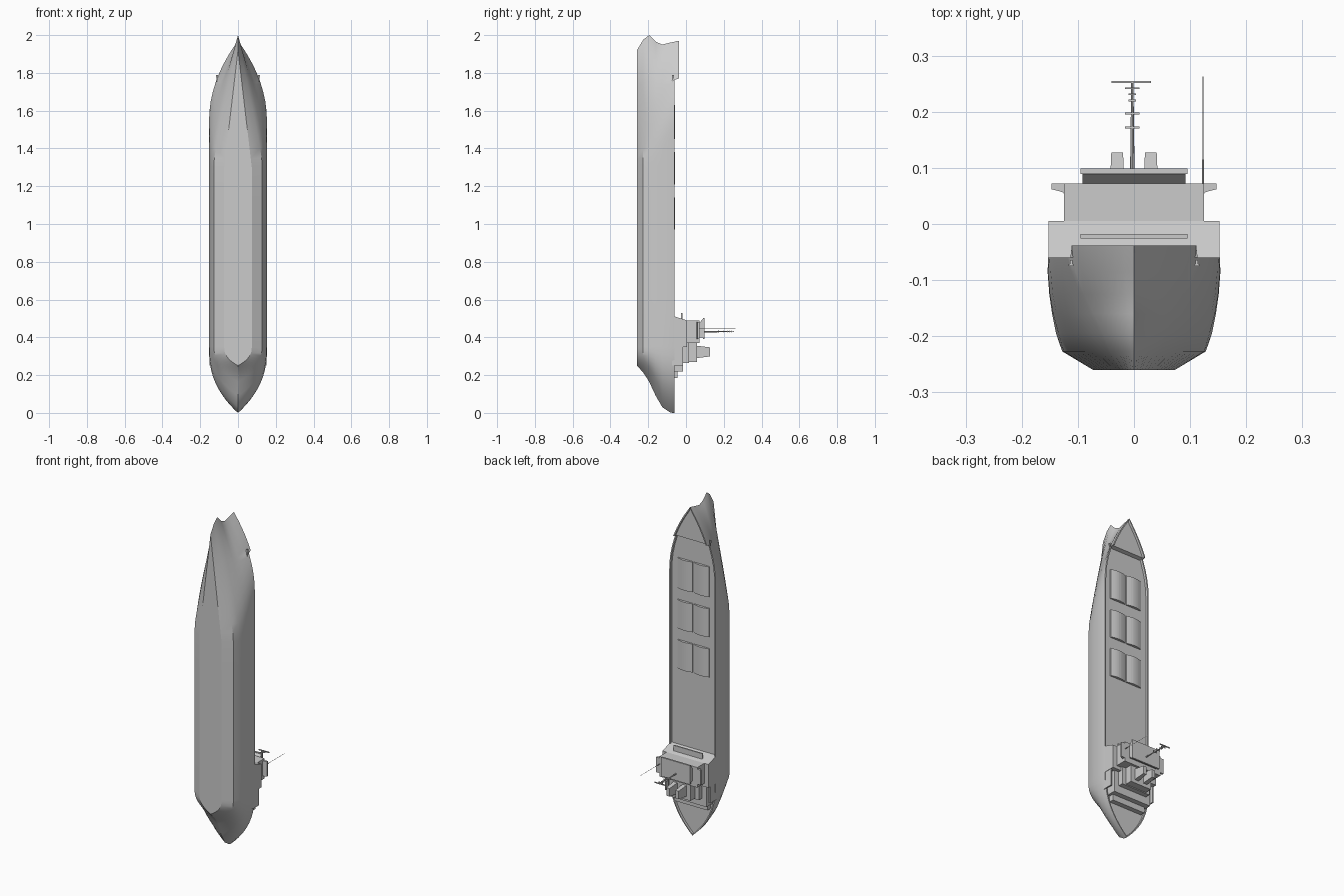
import bpy, bmesh, math
from mathutils import Vector

old = bpy.data.objects.get("Cube")
if old:
    bpy.data.objects.remove(old, do_unlink=True)

grey = bpy.data.materials.new("plain grey")
grey.use_nodes = True
COLOR = (0.6, 0.6, 0.6, 1)
grey.diffuse_color = COLOR
grey.node_tree.nodes["Principled BSDF"].inputs["Base Color"].default_value = COLOR


def finish(name, bm, smooth=False):
    bmesh.ops.remove_doubles(bm, verts=bm.verts, dist=0.00005)
    bmesh.ops.recalc_face_normals(bm, faces=bm.faces)
    mesh = bpy.data.meshes.new(name)
    bm.to_mesh(mesh)
    bm.free()
    mesh.materials.append(grey)
    obj = bpy.data.objects.new(name, mesh)
    bpy.context.collection.objects.link(obj)
    if smooth:
        bpy.ops.object.select_all(action="DESELECT")
        obj.select_set(True)
        bpy.context.view_layer.objects.active = obj
        bpy.ops.object.shade_smooth_by_angle(angle=math.radians(30))
    return obj


def prism(name, points, axis, lo, hi):
    """Extrude a 2D outline along x (points are y, z) or z (points are x, y)."""
    bm = bmesh.new()
    place = (lambda p, h: (h, p[0], p[1])) if axis == "x" else (lambda p, h: (p[0], p[1], h))
    a = [bm.verts.new(place(p, lo)) for p in points]
    b = [bm.verts.new(place(p, hi)) for p in points]
    bm.faces.new(a)
    bm.faces.new(b)
    for i in range(len(a)):
        j = (i + 1) % len(a)
        bm.faces.new((a[i], a[j], b[j], b[i]))
    return finish(name, bm)


def box(name, x0, x1, y0, y1, z0, z1):
    return prism(name, [(y0, z0), (y1, z0), (y1, z1), (y0, z1)], "x", x0, x1)


def cone(name, start, end, r0, r1, sides=8):
    bm = bmesh.new()
    start, end = Vector(start), Vector(end)
    bmesh.ops.create_cone(bm, cap_ends=True, segments=sides, radius1=r0, radius2=r1,
                          depth=(end - start).length)
    turn = (end - start).to_track_quat("Z", "Y").to_matrix().to_4x4()
    turn.translation = (start + end) / 2
    bmesh.ops.transform(bm, matrix=turn, verts=bm.verts)
    return finish(name, bm, True)


# Hull levels: height, stern end, bow end, half beam, start of bow taper, taper power
LEVELS = [
    (-0.26, 0.25, 1.92, 0.073, 1.30, 1.0),
    (-0.227, 0.215, 1.975, 0.128, 1.33, 1.1),
    (-0.195, 0.165, 2.00, 0.139, 1.36, 1.3),
    (-0.16, 0.09, 1.965, 0.146, 1.42, 1.5),
    (-0.125, 0.03, 1.95, 0.151, 1.47, 1.7),
    (-0.085, 0.003, 1.96, 0.154, 1.52, 1.9),
    (-0.06, 0.0, 1.97, 0.153, 1.55, 2.0),
]
BREAK, BOW, FORE, AFT = 1.77, 1.97, 1.3, 0.35


def half_beam(level, z):
    y, stern, bow, beam, start, power = level
    if z > start:
        return beam * max(0, 1 - ((z - start) / (bow - start)) ** power)
    if z < AFT:
        return beam * max(0, 1 - ((AFT - z) / (AFT - stern)) ** 2.5)
    return beam


def section(z):
    """Half section from the keel up, over the bulwark and in to the deck."""
    pts = []
    for level in LEVELS:
        y, stern, bow = level[:3]
        zz = z
        if z > FORE:
            zz = FORE + (z - FORE) * (bow - FORE) / (BOW - FORE)
        elif z < AFT:
            zz = AFT - (AFT - z) * (AFT - stern) / AFT
        pts.append((half_beam(level, zz), y, zz))
    raised = 0.022 if z >= BREAK else 0
    x, y, zz = pts[-1]
    pts[-1] = (x, y + raised, zz)
    inner = max(0, x - 0.008)
    pts += [(inner, y + raised, zz), (inner, y + raised - 0.014, zz), (0, y + raised - 0.014, zz)]
    return [(0, pts[0][1], pts[0][2])] + pts


# Hull with bulwark, raised forecastle and bulbous bow
stations = [AFT * (i / 12) ** 1.5 for i in range(13)] + [0.6, 0.9, 1.1]
stations += [1.3 + 0.05 * i for i in range(10)] + [BREAK - 0.006, BREAK]
stations += [BREAK + (BOW - BREAK) * i / 8 for i in range(1, 9)]
bm = bmesh.new()
for side in (1, -1):
    rows = [[bm.verts.new((side * x, y, z)) for x, y, z in section(s)] for s in stations]
    for r, q in zip(rows, rows[1:]):
        for i in range(len(r) - 1):
            bm.faces.new((r[i], r[i + 1], q[i + 1], q[i]))
bmesh.ops.dissolve_degenerate(bm, dist=0.00005, edges=bm.edges)
finish("hull", bm, True)

# Arched cargo hatch covers, three rows of two
for row, (z0, z1) in enumerate([(0.97, 1.14), (1.21, 1.38), (1.45, 1.63)]):
    for x0, x1 in ((-0.105, -0.004), (0.004, 0.105)):
        arch = [(x0 + (x1 - x0) * i / 8, -0.068 + 0.009 * math.sin(math.pi * i / 8))
                for i in range(9)]
        prism(f"hatch_cover_{row}", [(x1, -0.078), (x0, -0.078)][::-1] + arch[::-1], "z", z0, z1)

# Accommodation tiers, stepping up from the stern
box("poop_house", -0.11, 0.11, -0.075, -0.045, 0.185, 0.26)
box("lower_house", -0.125, 0.125, -0.075, -0.015, 0.22, 0.37)
prism("wide_house", [(-0.075, 0.35), (0.005, 0.35), (0.005, 0.49), (-0.075, 0.515)],
      "x", -0.152, 0.152)
box("middle_house", -0.095, 0.095, -0.02, 0.015, 0.265, 0.4)
box("funnel_deck", -0.07, 0.07, 0.01, 0.058, 0.27, 0.4)
box("upper_house", -0.125, 0.125, 0, 0.072, 0.37, 0.49)
box("front_bar", -0.095, 0.095, -0.026, -0.018, 0.49, 0.53)

# Bridge wings, with tapered brackets
for s in (-1, 1):
    wing = [(s * x, y) for x, y in
            [(0.12, 0.072), (0.147, 0.072), (0.147, 0.062), (0.128, 0.057), (0.12, 0.05)]]
    prism("bridge_wing", wing, "z", 0.39, 0.48)
    box("side_screen", s * 0.146 - 0.004, s * 0.146 + 0.004, -0.075, -0.015, 0.25, 0.36)

# Wheelhouse with forward-leaning windows and a flat roof
prism("wheelhouse", [(0.07, 0.4), (0.09, 0.4), (0.09, 0.5), (0.07, 0.475)], "x", -0.092, 0.092)
box("wheelhouse_roof", -0.095, 0.095, 0.089, 0.099, 0.39, 0.503)

# Twin funnels
for x in (-0.03, 0.03):
    bm = bmesh.new()
    bmesh.ops.create_cube(bm, size=1)
    for v in bm.verts:
        top = v.co.y > 0
        v.co = (x + v.co.x * (0.021 if top else 0.027), 0.127 if top else 0.055,
                0.323 + v.co.z * (0.048 if top else 0.066))
    finish("funnel", bm)

# Mast with yards and radar bar
cone("mast", (-0.003, 0.095, 0.43), (-0.003, 0.253, 0.43), 0.004, 0.002)
box("radar_bar", -0.04, 0.03, 0.251, 0.255, 0.427, 0.433)
for y in (0.172, 0.197, 0.22, 0.231, 0.242):
    half = 0.007 if abs(y - 0.226) < 0.008 else 0.013
    box("mast_yard", -0.003 - half, -0.003 + half, y - 0.0015, y + 0.0015, 0.425, 0.435)

# Whip antenna
cone("antenna_base", (0.123, 0.07, 0.445), (0.123, 0.115, 0.445), 0.002, 0.002)
cone("antenna", (0.123, 0.11, 0.445), (0.123, 0.263, 0.445), 0.001, 0.0008)

# Anchors on the bow
for s in (-1, 1):
    box("anchor_shank", s * 0.112 - 0.002, s * 0.112 + 0.002, -0.075, -0.064, 1.75, 1.79)
    box("anchor_flukes", s * 0.112 - 0.005, s * 0.112 + 0.005, -0.075, -0.071, 1.775, 1.79)
